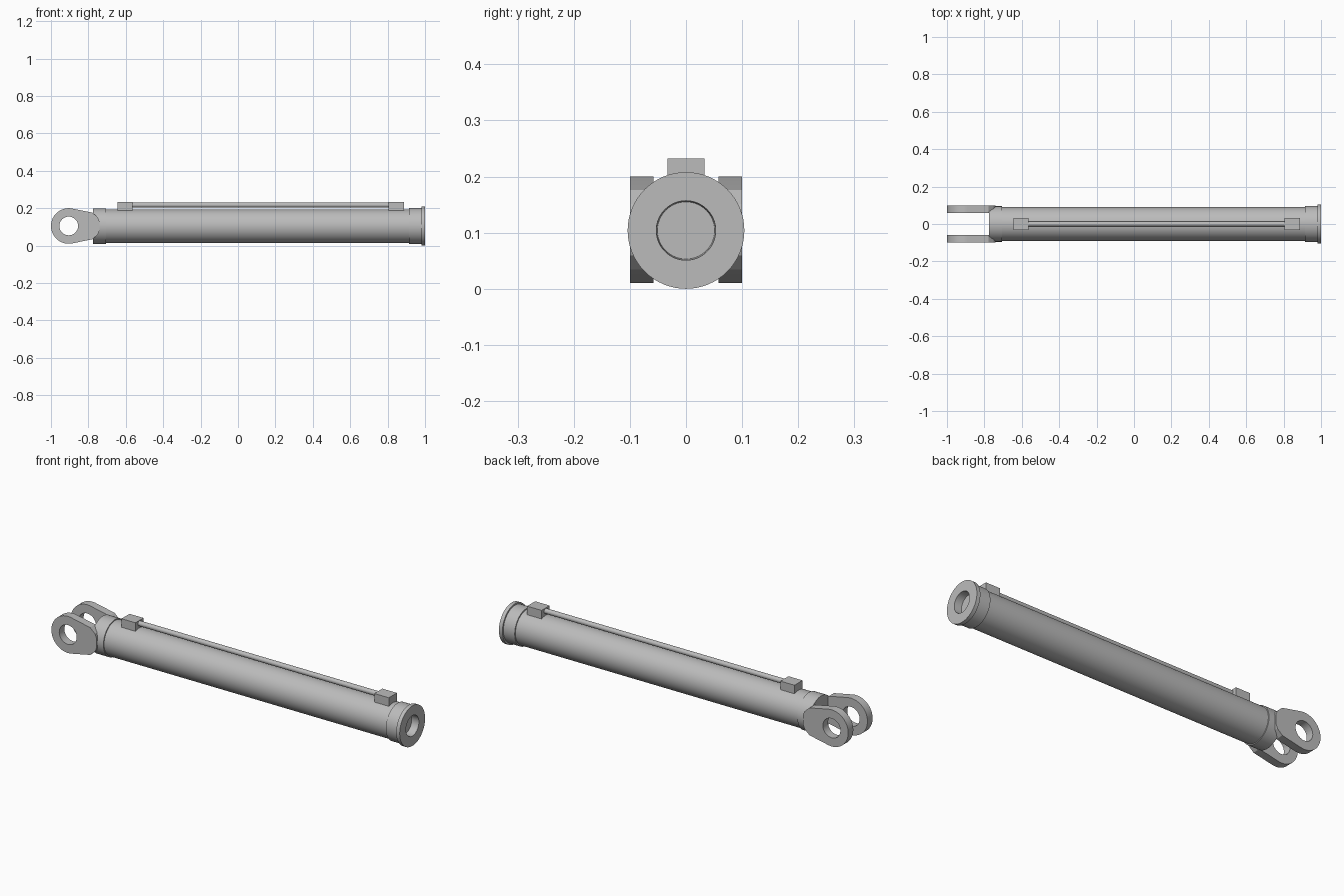
import bpy, bmesh, math
from mathutils import Matrix, Vector

if "Cube" in bpy.data.objects:
    bpy.data.objects.remove(bpy.data.objects["Cube"], do_unlink=True)

AXIS_Z = 0.104

steel = bpy.data.materials.new("grey_steel")
steel.use_nodes = True
GREY = (0.5, 0.5, 0.5, 1)
steel.diffuse_color = GREY
steel.node_tree.nodes["Principled BSDF"].inputs["Base Color"].default_value = GREY


def finish(name, bm, smooth=True):
    bmesh.ops.recalc_face_normals(bm, faces=bm.faces)
    mesh = bpy.data.meshes.new(name)
    bm.to_mesh(mesh)
    bm.free()
    mesh.materials.append(steel)
    ob = bpy.data.objects.new(name, mesh)
    bpy.context.collection.objects.link(ob)
    if smooth:
        bpy.ops.object.select_all(action="DESELECT")
        ob.select_set(True)
        bpy.context.view_layer.objects.active = ob
        bpy.ops.object.shade_smooth_by_angle(angle=math.radians(25))
    return ob


def lathe(name, profile, z=AXIS_Z, steps=64):
    """Turn (x, radius) points around a lengthwise axis."""
    bm = bmesh.new()
    verts = [bm.verts.new((x, 0, z + r)) for x, r in profile]
    edges = [bm.edges.new(pair) for pair in zip(verts, verts[1:])]
    bmesh.ops.spin(bm, geom=verts + edges, cent=(0, 0, z), axis=(1, 0, 0),
                   angle=math.tau, steps=steps)
    bmesh.ops.remove_doubles(bm, verts=bm.verts, dist=1e-5)
    return finish(name, bm)


def box(name, x0, x1, y0, y1, z0, z1):
    bm = bmesh.new()
    centre = Vector((x0 + x1, y0 + y1, z0 + z1)) / 2
    size = Matrix.Diagonal((x1 - x0, y1 - y0, z1 - z0, 1))
    bmesh.ops.create_cube(bm, size=1, matrix=Matrix.Translation(centre) @ size)
    return finish(name, bm, smooth=False)


def clevis_lug(name, y0, y1):
    """Tapered plate with a rounded eye and a pin hole."""
    cx, cz, r, hole = -0.905, 0.105, 0.095, 0.05
    outline = []
    for i in range(33):
        a = math.radians(80 + 200 * i / 32)
        outline.append((cx + r * math.cos(a), cz + r * math.sin(a)))
    tail = [(-0.778, 0.071), (-0.75, 0.046), (-0.741, 0.025)]
    outline += [(x, cz - h) for x, h in tail]
    outline += [(x, cz + h) for x, h in reversed(tail)]
    pin = [(cx + hole * math.cos(math.tau * i / 40),
            cz + hole * math.sin(math.tau * i / 40)) for i in range(40)]

    bm = bmesh.new()
    edges = []
    for loop in (outline, pin):
        vs = [bm.verts.new((x, y0, z)) for x, z in loop]
        edges += [bm.edges.new((v, vs[i - 1])) for i, v in enumerate(vs)]
    bmesh.ops.triangle_fill(bm, edges=edges, use_beauty=True)
    ext = bmesh.ops.extrude_face_region(bm, geom=list(bm.faces),
                                        use_keep_orig=True)
    moved = [g for g in ext["geom"] if isinstance(g, bmesh.types.BMVert)]
    bmesh.ops.translate(bm, verts=moved, vec=(0, y1 - y0, 0))
    return finish(name, bm)


# Cylinder tube with gland collar, end flange and recessed bore
lathe("cylinder_tube", [(-0.72, 0), (-0.72, 0.09), (0.93, 0.09)])
lathe("gland_collar", [(0.915, 0.089), (0.915, 0.096), (0.982, 0.096)])
lathe("end_flange", [(0.98, 0.09), (0.98, 0.104), (1.0, 0.104),
                     (1.0, 0.053), (0.96, 0.051), (0.96, 0)])

# Rear cap with the two clevis lugs
lathe("rear_cap", [(-0.775, 0), (-0.775, 0.095), (-0.705, 0.095), (-0.705, 0.088)])
clevis_lug("clevis_lug_left", 0.058, 0.1)
clevis_lug("clevis_lug_right", -0.1, -0.058)

# Port blocks joined by the feed pipe
box("rear_port_block", -0.645, -0.565, -0.033, 0.033, 0.185, 0.232)
box("front_port_block", 0.805, 0.888, -0.033, 0.033, 0.185, 0.232)
lathe("feed_pipe", [(-0.6, 0.013), (0.84, 0.013)], z=0.217, steps=24)
